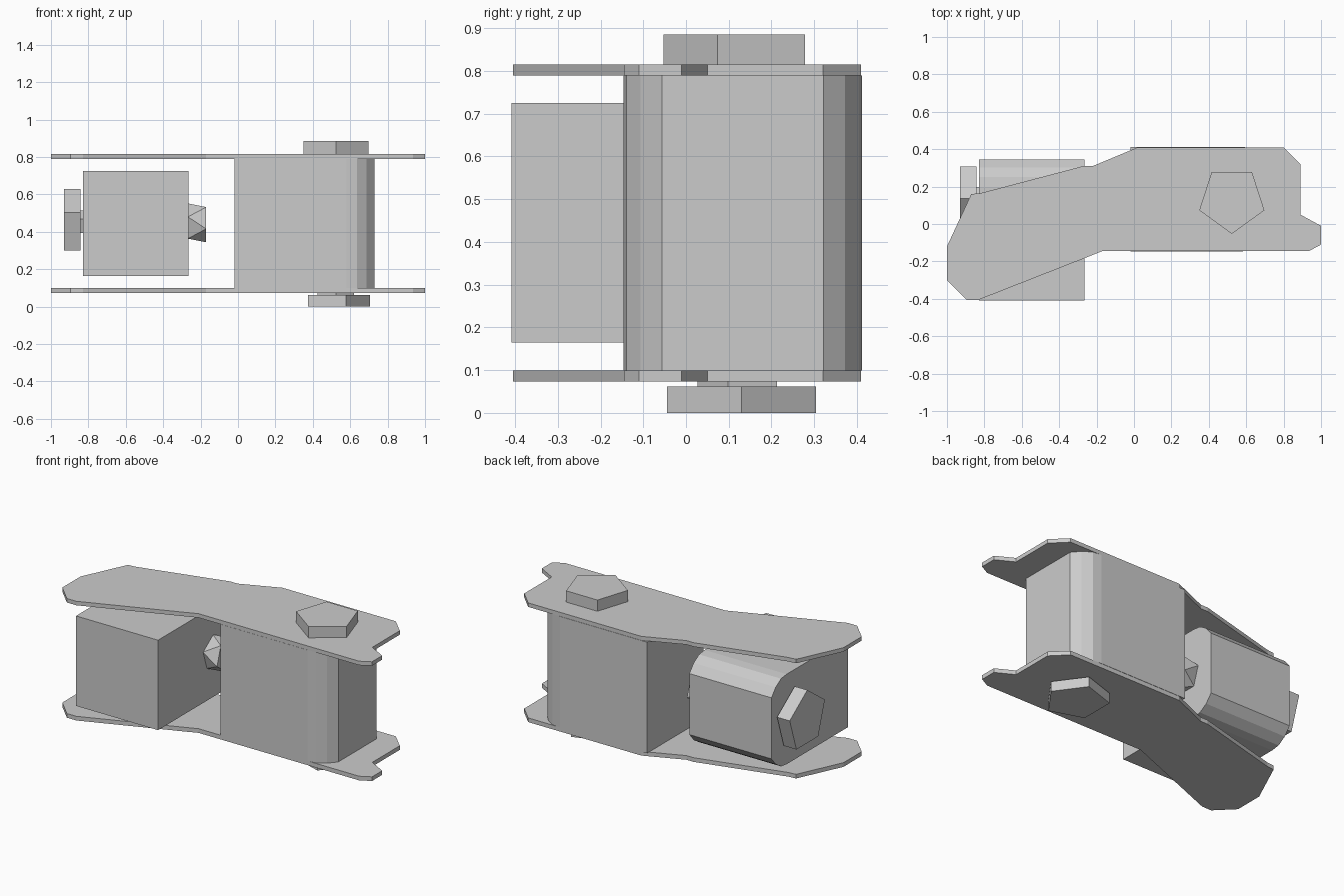
import bpy
import bmesh
from math import cos, sin, pi
from mathutils import Vector

if "Cube" in bpy.data.objects:
    bpy.data.objects.remove(bpy.data.objects["Cube"])


def loft(name, ring_a, ring_b, triangles=False):
    """Closed solid between two rings with equal point counts."""
    bm = bmesh.new()
    a = [bm.verts.new(p) for p in ring_a]
    b = [bm.verts.new(p) for p in ring_b]
    n = len(a)
    bm.faces.new(a)
    bm.faces.new(b)
    for i in range(n):
        j = (i + 1) % n
        if triangles:
            bm.faces.new((a[i], a[j], b[i]))
            bm.faces.new((a[j], b[j], b[i]))
        else:
            bm.faces.new((a[i], a[j], b[j], b[i]))
    bmesh.ops.recalc_face_normals(bm, faces=bm.faces)
    mesh = bpy.data.meshes.new(name)
    bm.to_mesh(mesh)
    bm.free()
    obj = bpy.data.objects.new(name, mesh)
    bpy.context.collection.objects.link(obj)
    return obj


def ring(profile, axis, level):
    """Place a 2D profile: (x, y) at height z, or (y, z) at position x."""
    if axis == 'Z':
        return [Vector((u, v, level)) for u, v in profile]
    return [Vector((level, u, v)) for u, v in profile]


def prism(name, profile, axis, lo, hi):
    return loft(name, ring(profile, axis, lo), ring(profile, axis, hi))


def pentagon(cu, cv, r, point_angle):
    return [(cu + r * cos(point_angle + i * 2 * pi / 5),
             cv + r * sin(point_angle + i * 2 * pi / 5)) for i in range(5)]


def rounded_end(start, length, mid, half):
    """Block profile with square start and two rounded corners at the end."""
    corner = [(0.15, 0), (0.095, 0.007), (0.042, 0.04), (0, 0.09)]
    end = start + length
    low = [(end - d, mid - half + e) for d, e in corner]
    high = [(end - d, mid + half - e) for d, e in reversed(corner)]
    return [(start, mid - half)] + low + high + [(start, mid + half)]


# Upper and lower side plates
plate = [(-0.87, 0.16), (-0.82, 0.165), (-0.27, 0.31), (-0.22, 0.31),
         (0.02, 0.41), (0.80, 0.41), (0.89, 0.32), (0.89, 0.05),
         (1.0, -0.01), (1.0, -0.11), (0.935, -0.145), (-0.17, -0.145),
         (-0.27, -0.185), (-0.83, -0.405), (-0.895, -0.405),
         (-1.0, -0.30), (-1.0, -0.12)]
prism("lower_plate", plate, 'Z', 0.073, 0.099)
prism("upper_plate", plate, 'Z', 0.79, 0.815)

# Main block held between the plates
prism("main_block", rounded_end(-0.02, 0.75, 0.133, 0.279), 'Z', 0.099, 0.79)

# Second block lying on its side
prism("side_block", rounded_end(-0.408, 0.753, 0.445, 0.28), 'X', -0.83, -0.265)

# Vertical bolt
prism("upper_bolt_head", pentagon(0.523, 0.13, 0.183, -pi / 2), 'Z', 0.815, 0.885)
prism("lower_bolt_neck", pentagon(0.523, 0.13, 0.103, -pi / 2), 'Z', 0.06, 0.075)
prism("lower_bolt_head", pentagon(0.522, 0.13, 0.183, 0), 'Z', 0.0, 0.062)

# Horizontal bolt with a twisted tip
prism("side_bolt_head", pentagon(0.135, 0.448, 0.182, pi / 2), 'X', -0.93, -0.843)
prism("side_bolt_neck", pentagon(0.135, 0.448, 0.066, pi / 2), 'X', -0.845, -0.82)
tip = pentagon(0.135, 0.448, 0.104, pi / 2)
tip_end = pentagon(0.135, 0.448, 0.104, pi / 2 + pi / 5)
loft("side_bolt_tip", ring(tip, 'X', -0.268), ring(tip_end, 'X', -0.17), triangles=True)
